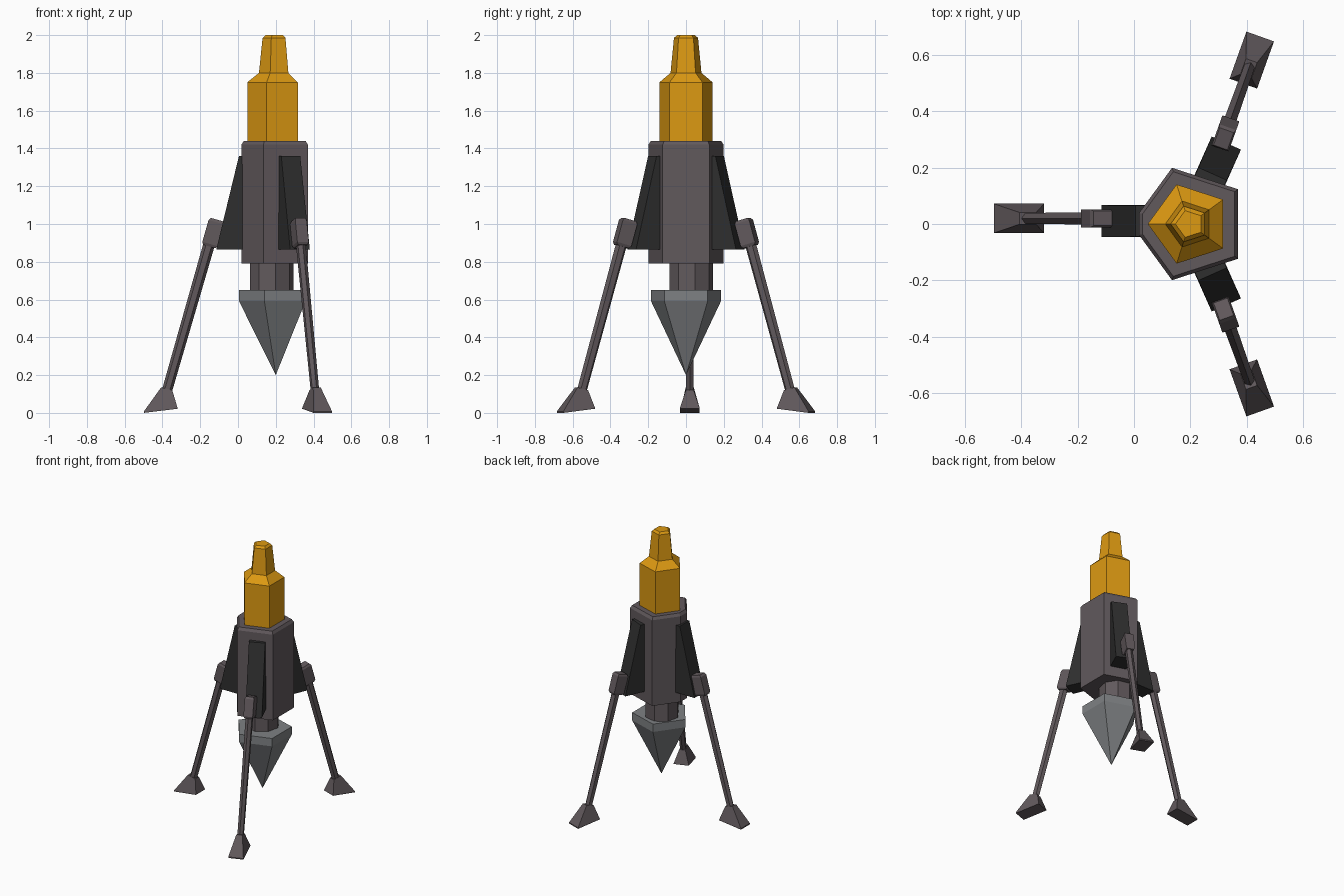
import bpy, bmesh, math
from mathutils import Matrix, Vector

if "Cube" in bpy.data.objects:
    bpy.data.objects.remove(bpy.data.objects["Cube"])


def material(name, rgb):
    m = bpy.data.materials.new(name)
    m.diffuse_color = (*rgb, 1)
    m.use_nodes = True
    m.node_tree.nodes["Principled BSDF"].inputs["Base Color"].default_value = m.diffuse_color
    return m


GREY = material("warm_dark_grey", (0.12, 0.10, 0.108))
BLACK = material("near_black", (0.028, 0.028, 0.028))
GOLD = material("gold", (0.72, 0.32, 0.006))
STEEL = material("steel_grey", (0.21, 0.22, 0.23))


def loft(name, rings, mat, matrix=Matrix()):
    """Closed solid through a list of rings with equal point counts."""
    bm = bmesh.new()
    loops = [[bm.verts.new(matrix @ Vector(p)) for p in ring] for ring in rings]
    n = len(loops[0])
    for a, b in zip(loops, loops[1:]):
        for i in range(n):
            j = (i + 1) % n
            bm.faces.new((a[i], a[j], b[j], b[i]))
    bm.faces.new(loops[0][::-1])
    bm.faces.new(loops[-1])
    bmesh.ops.remove_doubles(bm, verts=bm.verts, dist=0.0005)
    bmesh.ops.recalc_face_normals(bm, faces=bm.faces)
    mesh = bpy.data.meshes.new(name)
    bm.to_mesh(mesh)
    bm.free()
    mesh.materials.append(mat)
    ob = bpy.data.objects.new(name, mesh)
    bpy.context.collection.objects.link(ob)
    return ob


def polygon(r, z, n=5, cx=0.2, cy=0.0, turn=math.pi):
    return [(cx + r * math.cos(turn + i * math.tau / n),
             cy + r * math.sin(turn + i * math.tau / n), z) for i in range(n)]


def housing_ring(s, z):
    """Pentagon with its left corner cut flat."""
    p = polygon(0.21, z)
    ring = [(0.018, 0.039, z), (0.018, -0.039, z)] + p[1:]
    return [(0.2 + (x - 0.2) * s, y * s, z) for x, y, z in ring]


def rect(r0, r1, half, z0, z1=None):
    """Rectangle in leg space: radial r0..r1, z0 inside and z1 outside."""
    z1 = z0 if z1 is None else z1
    return [(r0, -half, z0), (r1, -half, z1), (r1, half, z1), (r0, half, z0)]


# Central body
loft("housing", [housing_ring(1, 0.79), housing_ring(1, 1.42),
                 housing_ring(0.93, 1.44)], GREY)
loft("top_canister", [polygon(r, z, cx=0.197) for r, z in
                      ((0.148, 1.43), (0.148, 1.75), (0.086, 1.80),
                       (0.067, 1.985), (0.050, 2.0))], GOLD)
loft("neck", [polygon(0.117, z, 8, 0.178, 0.027, math.radians(10))
              for z in (0.62, 0.80)], GREY)
loft("drill_tip", [polygon(0.0, 0.2), polygon(0.195, 0.592),
                   polygon(0.195, 0.65)], STEEL)


def leg_section(r, w, t, z):
    """Flattened six-sided strut section."""
    return [(r - w, 0, z), (r - w * 0.5, -t, z), (r + w * 0.5, -t, z),
            (r + w, 0, z), (r + w * 0.5, t, z), (r - w * 0.5, t, z)]


# Three legs, each with bracket, clamp, strut and foot
for label, bracket_angle, leg_angle, shift in (("left", 180, 180, 0.02),
                                               ("back", 66, 70.3, 0),
                                               ("front", -66, -70.3, 0)):
    bracket = Matrix.Translation((0.2, shift * 0.5, 0)) @ \
        Matrix.Rotation(math.radians(bracket_angle), 4, 'Z')
    leg = Matrix.Translation((0.21, shift, 0)) @ \
        Matrix.Rotation(math.radians(leg_angle), 4, 'Z')
    loft(label + "_bracket", [rect(0.1, 0.315, 0.057, 0.865),
                              rect(0.1, 0.195, 0.055, 1.36)], BLACK, bracket)
    tilt = leg @ Matrix.Translation((0.342, 0, 0.952)) @ \
        Matrix.Rotation(math.radians(-16), 4, 'Y')
    loft(label + "_clamp", [rect(-0.034, 0.034, 0.026, -0.074),
                            rect(-0.042, 0.042, 0.032, -0.06),
                            rect(-0.042, 0.042, 0.032, 0.06),
                            rect(-0.034, 0.034, 0.026, 0.074)], GREY, tilt)
    loft(label + "_strut", [leg_section(0.588, 0.028, 0.019, 0.11),
                            leg_section(0.355, 0.032, 0.022, 0.92)], GREY, leg)
    loft(label + "_foot", [rect(0.53, 0.708, 0.052, 0.022, 0.0),
                           rect(0.53, 0.708, 0.052, 0.026, 0.008),
                           rect(0.558, 0.617, 0.021, 0.12, 0.135)], GREY, leg)
